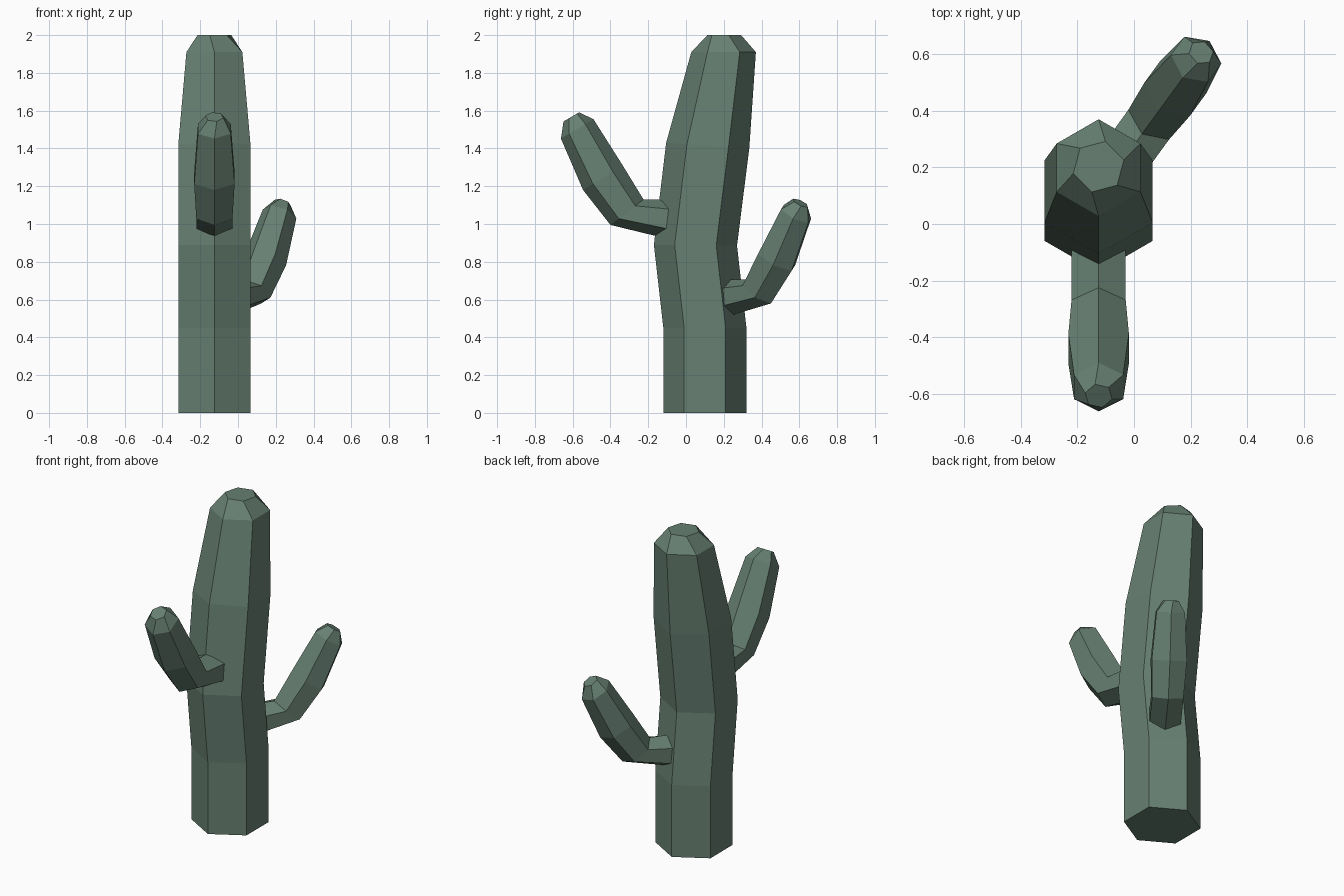
import bpy, bmesh
from math import sin, cos, pi, radians
from mathutils import Vector

cube = bpy.data.objects.get("Cube")
if cube:
    bpy.data.objects.remove(cube, do_unlink=True)

green = bpy.data.materials.new("cactus_green")
green.use_nodes = True
colour = (0.135, 0.215, 0.168, 1)
green.diffuse_color = colour
bsdf = next(n for n in green.node_tree.nodes if n.type == 'BSDF_PRINCIPLED')
bsdf.inputs["Base Color"].default_value = colour

SIDES = 6
TIP_TWIST = radians(-15)


def limb(name, origin, heading, rings, scale=1.0):
    """Loft hexagons; each ring is two opposite corners (reach, height)."""
    base = Vector(origin)
    out = Vector((cos(heading), sin(heading), 0))
    up = Vector((0, 0, 1))
    side = up.cross(out)
    bm = bmesh.new()
    loops = []
    for i, (p, q) in enumerate(rings):
        a, b = (base + (out * s + up * z) * scale for s, z in (p, q))
        centre, spoke = (a + b) / 2, (a - b) / 2
        twist = TIP_TWIST if i == len(rings) - 1 else 0
        angles = [twist + 2 * pi * k / SIDES for k in range(SIDES)]
        loops.append([bm.verts.new(centre + spoke * cos(t) + side * spoke.length * sin(t))
                      for t in angles])
    for low, high in zip(loops, loops[1:]):
        for k in range(SIDES):
            n = (k + 1) % SIDES
            bm.faces.new((low[k], low[n], high[n], high[k]))
    bm.faces.new(loops[0])
    bm.faces.new(loops[-1])
    bmesh.ops.recalc_face_normals(bm, faces=bm.faces)
    mesh = bpy.data.meshes.new(name)
    bm.to_mesh(mesh)
    bm.free()
    mesh.materials.append(green)
    obj = bpy.data.objects.new(name, mesh)
    bpy.context.collection.objects.link(obj)


# Trunk: leaning stack of rings, back and front corners
limb("trunk", (-0.125, 0, 0), pi / 2, [
    ((0.32, 0), (-0.12, 0)),
    ((0.32, 0.45), (-0.12, 0.45)),
    ((0.27, 0.885), (-0.17, 0.89)),
    ((0.335, 1.40), (-0.105, 1.43)),
    ((0.37, 1.91), (0.028, 1.91)),
    ((0.295, 2.0), (0.11, 2.0)),
])

# Arms: one elbowed shape, inner and outer corners measured from the elbow crease
arm = [
    ((-0.175, 0), (-0.175, -0.22)),
    ((0, 0), (0.175, -0.135)),
    ((0.11, 0.18), (0.32, 0.05)),
    ((0.265, 0.425), (0.437, 0.322)),
    ((0.34, 0.462), (0.425, 0.412)),
]
limb("front_arm", (-0.125, -0.225, 1.13), -pi / 2, arm)
limb("back_arm", (0.028, 0.318, 0.705), radians(54), arm, 0.93)
